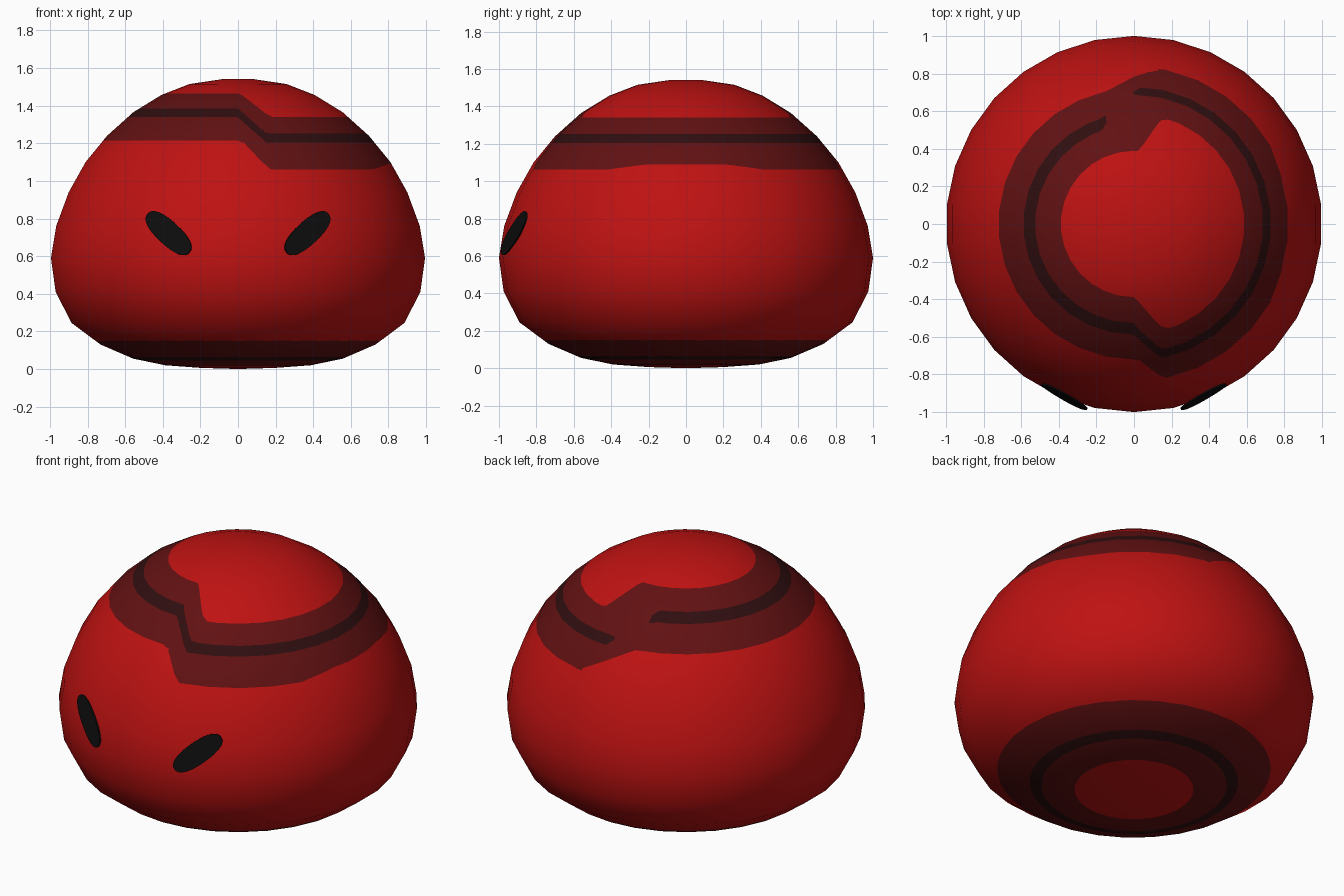
import bpy, bmesh, math
from mathutils import Vector, Matrix

cube = bpy.data.objects.get("Cube")
if cube:
    bpy.data.objects.remove(cube, do_unlink=True)


def material(name, rgb):
    m = bpy.data.materials.new(name)
    m.use_nodes = True
    m.diffuse_color = (*rgb, 1)
    bsdf = m.node_tree.nodes["Principled BSDF"]
    bsdf.inputs["Base Color"].default_value = (*rgb, 1)
    bsdf.inputs["Roughness"].default_value = 0.8
    return m


RED = material("red", (0.52, 0.006, 0.006))
MAROON = material("dark red", (0.12, 0.0055, 0.006))
LINE = material("blackish red", (0.029, 0.0045, 0.005))
BLACK = material("black", (0.004, 0.004, 0.004))

# Dome outline as (radius, height), from the bottom pole to the top pole
PROFILE = [(0, 0), (0.2, 0.006), (0.39, 0.02), (0.56, 0.055), (0.735, 0.13),
           (0.89, 0.245), (0.975, 0.41), (1.0, 0.59), (0.972, 0.76),
           (0.905, 0.94), (0.815, 1.10), (0.70, 1.24), (0.56, 1.365),
           (0.41, 1.457), (0.26, 1.515), (0.085, 1.541), (0, 1.542)]
SIDES, SUB_AROUND, SUB_UP = 30, 4, 4


def clamp01(t):
    return max(0.0, min(1.0, t))


def profile_normals():
    """Averaged outward normal (radial, up) at every outline point."""
    seg = []
    for (r0, z0), (r1, z1) in zip(PROFILE, PROFILE[1:]):
        seg.append(Vector((z1 - z0, r0 - r1)).normalized())
    mid = [(a + b).normalized() for a, b in zip(seg, seg[1:])]
    return [Vector((0, -1))] + mid + [Vector((0, 1))]


NORMALS = profile_normals()


def surface(co):
    """Smooth normal and outline radius at a point's height and angle."""
    z = max(0.0, min(PROFILE[-1][1], co.z))
    for i in range(len(PROFILE) - 1):
        (r0, z0), (r1, z1) = PROFILE[i], PROFILE[i + 1]
        if z <= z1:
            break
    t = clamp01((z - z0) / (z1 - z0))
    n = NORMALS[i].lerp(NORMALS[i + 1], t)
    a = math.atan2(co.y, co.x)
    normal = Vector((n[0] * math.cos(a), n[0] * math.sin(a), n[1])).normalized()
    return normal, r0 + (r1 - r0) * t


# --- Painted pattern: each function is positive on one side of an edge ---
def stepped(co, high, low, front, back):
    """Height that drops from the right half to the left half."""
    x0, x1 = front if co.y < 0 else back
    return high + (low - high) * clamp01((co.x - x0) / (x1 - x0))


def band_low(co):
    h = stepped(co, 1.215, 1.062, (0.02, 0.165), (-0.15, 0.15))
    if co.x > 0.3:
        h += 0.027 * clamp01((0.42 - abs(co.y)) / 0.2)
    return co.z - h


def band_high(co):
    return stepped(co, 1.465, 1.341, (0.01, 0.17), (0.03, 0.16)) - co.z


def top_line(co):
    d = co.z - stepped(co, 1.362, 1.228, (0, 0.15), (-0.17, 0.025))
    gap = max(0, min(co.x + 0.17, 0.025 - co.x)) if co.y > 0 else 0
    return 0.0235 - math.hypot(d, 0.75 * gap)


def base_ring(radius):
    return lambda co: math.hypot(co.x, co.y) - radius if co.z < 0.5 else 1.0


base_in, line_in, line_out, base_out = map(base_ring, (0.33, 0.515, 0.58, 0.76))


def cut(bm, f):
    """Split faces along the curve f = 0."""
    value = {v: f(v.co) for v in bm.verts}
    new = set()
    for e in list(bm.edges):
        a, b = e.verts
        fa, fb = value[a], value[b]
        if (fa >= 0) != (fb >= 0):
            t = min(0.999, max(0.001, fa / (fa - fb)))
            new.add(bmesh.utils.edge_split(e, a, t)[1])
    for face in list(bm.faces):
        ends = [v for v in face.verts if v in new]
        if len(ends) == 2:
            bmesh.utils.face_split(face, ends[0], ends[1])


def paint(co):
    if top_line(co) > 0:
        return 2
    if band_low(co) > 0 and band_high(co) > 0:
        return 1
    if line_in(co) > 0 > line_out(co):
        return 2
    return 1 if base_in(co) > 0 > base_out(co) else 0


def build_body():
    bm = bmesh.new()
    # Directions along the straight sides of the many-sided plan
    corners = [Vector((math.cos(a), math.sin(a))) for a in
               (math.pi / 2 + math.tau * i / SIDES for i in range(SIDES))]
    dirs = [corners[i].lerp(corners[(i + 1) % SIDES], k / SUB_AROUND)
            for i in range(SIDES) for k in range(SUB_AROUND)]
    # Rings along the straight segments of the outline
    levels = [Vector(p).lerp(Vector(q), k / SUB_UP)
              for p, q in zip(PROFILE, PROFILE[1:]) for k in range(SUB_UP)][1:]
    rings = [[bm.verts.new((d.x * r, d.y * r, z)) for d in dirs] for r, z in levels]
    bottom = bm.verts.new((0, 0, PROFILE[0][1]))
    top = bm.verts.new((0, 0, PROFILE[-1][1]))
    n = len(dirs)
    for i in range(n):
        j = (i + 1) % n
        for lo, hi in zip(rings, rings[1:]):
            bm.faces.new((lo[i], lo[j], hi[j], hi[i]))
        bm.faces.new((bottom, rings[0][j], rings[0][i]))
        bm.faces.new((top, rings[-1][i], rings[-1][j]))
    for f in (band_low, band_high, top_line, base_in, line_in, line_out, base_out):
        cut(bm, f)
    for face in bm.faces:
        face.material_index = paint(face.calc_center_median())
        face.smooth = True
    me = bpy.data.meshes.new("body")
    bm.to_mesh(me)
    bm.free()
    for m in (RED, MAROON, LINE):
        me.materials.append(m)
    # Even shading across the flat facets
    me.normals_split_custom_set_from_vertices([surface(v.co)[0] for v in me.vertices])
    bpy.context.collection.objects.link(bpy.data.objects.new("body", me))


def build_eye(name, side):
    """Slanted oval plate lying against the dome."""
    x, z = 0.365 * side, 0.72
    r = surface(Vector((x, -0.9, z)))[1]
    centre = Vector((x, -math.sqrt(r * r - x * x), z))
    n = surface(centre)[0]
    along = Vector((-0.23 * side, -0.115, -0.21))
    along = (along - n * along.dot(n)).normalized()
    frame = Matrix((along, n.cross(along), n)).transposed().to_4x4()
    frame.translation = centre + n * 0.007
    bm = bmesh.new()
    ring = []
    for i in range(32):
        c, s = math.cos(math.tau * i / 32), math.sin(math.tau * i / 32)
        ring.append(bm.verts.new((0.165 * math.copysign(abs(c) ** 0.85, c),
                                  0.062 * math.copysign(abs(s) ** 0.85, s), 0)))
    face = bm.faces.new(ring)
    ext = bmesh.ops.extrude_face_region(bm, geom=[face], use_keep_orig=True)
    bmesh.ops.translate(bm, vec=(0, 0, 0.009),
                        verts=[g for g in ext["geom"] if isinstance(g, bmesh.types.BMVert)])
    bmesh.ops.recalc_face_normals(bm, faces=bm.faces)
    bm.transform(frame)
    me = bpy.data.meshes.new(name)
    bm.to_mesh(me)
    bm.free()
    me.materials.append(BLACK)
    bpy.context.collection.objects.link(bpy.data.objects.new(name, me))


build_body()
build_eye("left_eye", 1)
build_eye("right_eye", -1)
